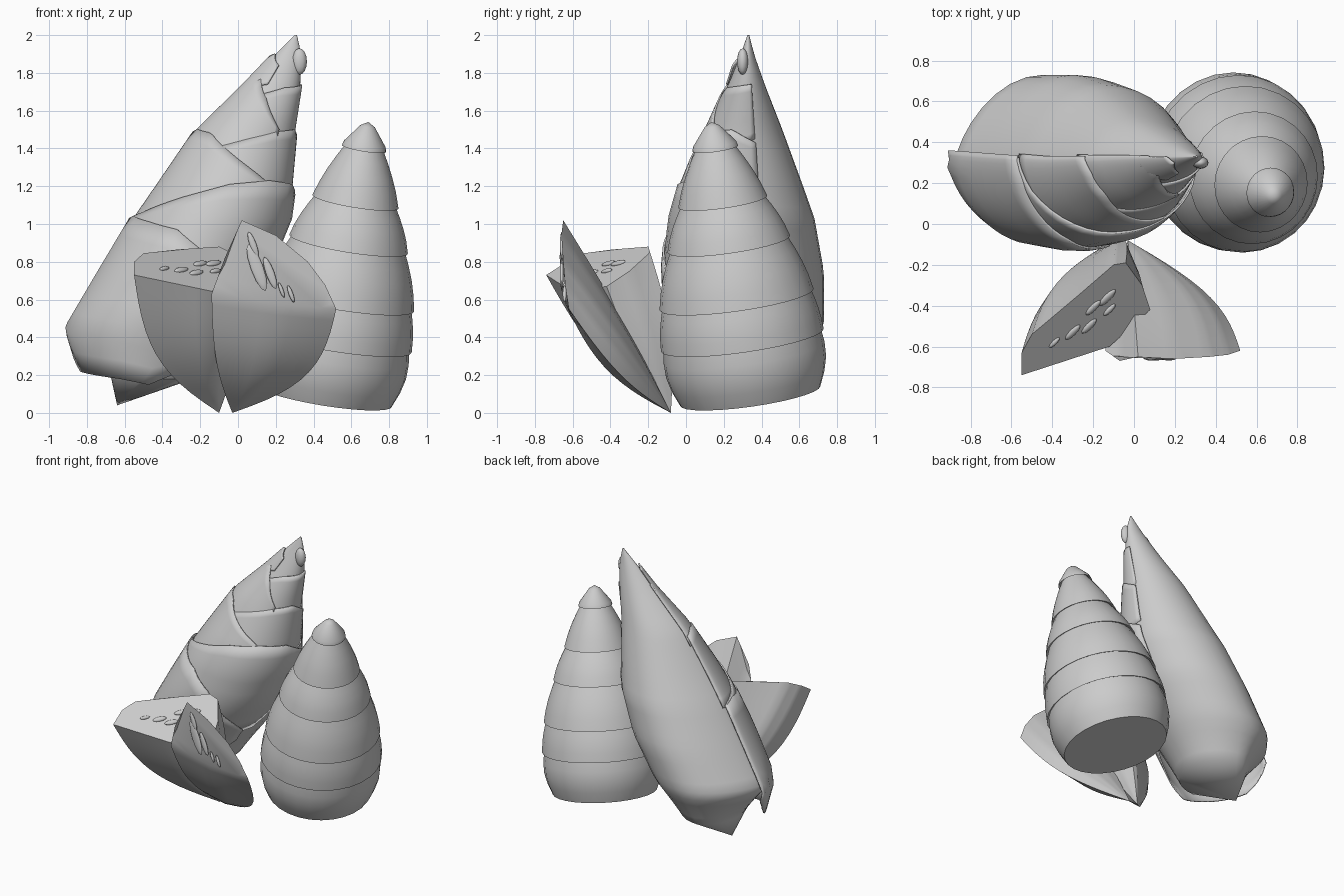
import bpy, bmesh, math
from mathutils import Vector, Matrix

if "Cube" in bpy.data.objects:
    bpy.data.objects.remove(bpy.data.objects["Cube"])


def finish(name, bm, angle=40, solid=0):
    bmesh.ops.recalc_face_normals(bm, faces=bm.faces)
    me = bpy.data.meshes.new(name)
    bm.to_mesh(me)
    bm.free()
    ob = bpy.data.objects.new(name, me)
    bpy.context.collection.objects.link(ob)
    if solid:
        m = ob.modifiers.new("thickness", 'SOLIDIFY')
        m.thickness = solid
        m.offset = 0
    bpy.ops.object.select_all(action='DESELECT')
    ob.select_set(True)
    bpy.context.view_layer.objects.active = ob
    bpy.ops.object.shade_smooth_by_angle(angle=math.radians(angle))
    return ob


def skin(bm, rows, closed=True):
    vs = [[bm.verts.new(p) for p in r] for r in rows]
    n = len(vs[0])
    for a, b in zip(vs, vs[1:]):
        for i in range(n if closed else n - 1):
            j = (i + 1) % n
            bm.faces.new((a[i], a[j], b[j], b[i]))
    return vs


def cap(bm, ring, p):
    v = bm.verts.new(p)
    for i in range(len(ring)):
        bm.faces.new((ring[i - 1], ring[i], v))


def lerp_keys(keys, u):
    f = u * (len(keys) - 1)
    i = min(int(f), len(keys) - 2)
    return keys[i] + (keys[i + 1] - keys[i]) * (f - i)


# Peeled cone shoot: leaning stack of overhanging bands
base, tip = Vector((0.455, 0.34, 0.09)), Vector((0.69, 0.135, 1.54))
axis = tip - base
L = axis.length
rot = Vector((0, 0, 1)).rotation_difference(axis).to_matrix()
bands = [(0, .375, .31, .42, .03), (.31, .435, .53, .395, .008), (.53, .412, .83, .31, .012),
         (.83, .328, 1.06, .22, .01), (1.06, .238, 1.355, .1, .01)]
prof = []
for t0, r0, t1, r1, bulge in bands:
    for k in range(5):
        u = k / 4
        lip = -.008 if k == 0 and t0 else 0
        prof.append((t0 + (t1 - t0) * u + lip, r0 + (r1 - r0) * u + bulge * math.sin(math.pi * u)))
prof += [(1.34, .122), (1.365, .115), (1.46, .04)]
bm = bmesh.new()
rows = [[base + rot @ Vector((.97 * r * math.cos(i * math.tau / 28), r * math.sin(i * math.tau / 28), t))
         for i in range(28)] for t, r in prof]
vs = skin(bm, rows)
bm.faces.new(vs[0])
cap(bm, vs[-1], base + rot @ Vector((0, 0, L)))
finish("peeled_shoot", bm)

# Unpeeled shoot: horizontal sections z, x min, x max, y min, y max
SEC = [(.18, -.81, -.2, .0, .62), (.45, -.89, -.04, -.07, .73), (.75, -.71, .15, -.1, .73),
       (1.03, -.54, .26, -.07, .68), (1.2, -.42, .28, -.02, .62), (1.5, -.21, .3, .11, .51),
       (1.73, .03, .33, .22, .42), (1.9, .2, .335, .29, .36), (2.0, .3, .312, .325, .335)]


def shoot(z, a, off=0):
    i = 0
    while i < len(SEC) - 2 and z > SEC[i + 1][0]:
        i += 1
    f = (z - SEC[i][0]) / (SEC[i + 1][0] - SEC[i][0])
    x0, x1, y0, y1 = [p + (q - p) * f for p, q in zip(SEC[i][1:], SEC[i + 1][1:])]
    c, s = math.cos(a), math.sin(a)
    if c < 0:  # the left side is pinched towards a ridge
        s *= abs(s) ** (.5 if s > 0 else .2)
    return Vector(((x0 + x1) / 2 + ((x1 - x0) / 2 + off) * c,
                   (y0 + y1) / 2 + ((y1 - y0) / 2 + off) * s, z))


def core(z, a):  # the inner core narrows towards the foot
    p = shoot(z, a)
    f = max(0, (.45 - z) / .27) * (.12 + .33 * max(0, -math.cos(a)))
    return p.lerp(Vector((-.5, .33, z)), f)


bm = bmesh.new()
zs = [.18 + 1.82 * k / 30 for k in range(31)]
vs = skin(bm, [[core(z, i * math.tau / 32) for i in range(32)] for z in zs])
cap(bm, vs[0], (-.64, .35, .04))
cap(bm, vs[-1], (.308, .33, 2.0))
finish("shoot_core", bm)


# Overlapping husk leaves on the front half: start and end angle, edge heights left to right
def husk(name, a0, a1, top, bottom, off):
    bm = bmesh.new()
    rows = []
    for k in range(9):
        row = []
        for i in range(25):
            u, v = i / 24, k / 8
            zt, zb = lerp_keys(top, u), lerp_keys(bottom, u)
            row.append(shoot(zb + (zt - zb) * v, math.radians(a0 + (a1 - a0) * u), off + .008 * v))
        rows.append(row)
    skin(bm, rows, False)
    finish(name, bm, 40, .01)


husk("husk_1", 170, 330, [1.02, 1.04, 1.01, .97, .85, .65, .5], [.36, .22, .2, .18, .15, .22, .4], .024)
husk("husk_2", 172, 375, [1.02, 1.06, 1.14, 1.21, 1.23, 1.21, 1.1], [.85, .8, .7, .55, .45, .5, .8], .016)
husk("husk_3", 168, 325, [1.47, 1.5, 1.48, 1.38, 1.27, 1.15], [1.0, 1.0, 1.0, 1.0, 1.0, 1.0], .009)
husk("husk_4", 210, 375, [1.3, 1.4, 1.45, 1.49, 1.5, 1.43], [1.1, 1.1, 1.1, 1.1, 1.1, 1.15], .002)
husk("husk_5", 165, 310, [1.78, 1.82, 1.77, 1.66, 1.5], [1.4, 1.4, 1.35, 1.35, 1.4], .004)
husk("husk_6", 215, 375, [1.6, 1.68, 1.72, 1.73, 1.74], [1.42, 1.4, 1.38, 1.38, 1.45], -.003)
husk("husk_7", 170, 260, [1.88, 1.9, 1.84], [1.72, 1.72, 1.74], .01)


def oval(name, places, scale, rotation):
    bm = bmesh.new()
    for loc, s in places:
        m = Matrix.Translation(loc) @ rotation @ Matrix.Diagonal((scale[0] * s, scale[1] * s, scale[2], 1))
        bmesh.ops.create_uvsphere(bm, u_segments=12, v_segments=8, radius=1, matrix=m)
    finish(name, bm, 60)


oval("tip_bud", [((.325, .3, 1.86), 1)], (.04, .03, .07), Matrix.Identity(4))


# Cut wedges: a flat top rim drawn down to a point along bulging sides
def wedge(name, rim, bulges, point):
    D = Vector(point)
    bm = bmesh.new()
    pts, n = [], len(rim)
    for i in range(n):
        p, q = Vector(rim[i]), Vector(rim[(i + 1) % n])
        b, c = Vector(bulges[i]), Vector(bulges[(i + 1) % n])
        for k in range(4):
            pts.append((p.lerp(q, k / 4), b.lerp(c, k / 4)))
    rows = []
    for k in range(12):
        t = 1 - k / 12.5
        rows.append([D + (p - D) * t + b * math.sin(math.pi * t) for p, b in pts])
    vs = skin(bm, rows)
    bm.faces.new(vs[0])
    cap(bm, vs[-1], D)
    finish(name, bm, 40)


wedge("wedge_left",
      [(-.55, -.74, .73), (-.55, -.63, .8), (-.5, -.54, .845), (-.32, -.39, .865), (-.1, -.2, .88),
       (-.04, -.19, .85), (.04, -.3, .75), (.08, -.42, .67), (-.12, -.6, .64)],
      [(-.1, -.04, -.07), (-.09, .01, -.04), (-.07, .03, -.02), (-.02, .04, 0), (.01, .05, 0), (.03, .05, 0),
       (.03, 0, 0), (.02, -.03, 0), (-.02, -.06, -.04)], (-.1, -.08, 0))
wedge("wedge_right",
      [(-.14, -.62, .63), (-.07, -.67, .82), (.02, -.65, 1.02), (.2, -.66, .94), (.37, -.65, .8),
       (.46, -.64, .68), (.52, -.62, .55), (.2, -.64, .58)],
      [(-.03, -.06, -.04), (-.01, -.01, 0), (0, .02, 0), (.05, .03, 0), (.09, .03, -.02),
       (.11, .02, -.04), (.12, .0, -.07), (.05, -.06, -.06)], (-.03, -.08, 0))

# Pith chambers on the cut faces
n = Vector((.032, -.048, .077)).normalized()
side = Vector((.45, .55, 0))
side = (side - n * side.dot(n)).normalized()
face = Matrix((side, n.cross(side), n)).transposed().to_4x4()
spots = [(-.39, -.58, .7), (-.3, -.53, 1), (-.22, -.5, 1), (-.2, -.41, 1), (-.13, -.36, 1.1), (-.12, -.42, .8)]
oval("chambers_left", [((x, y, .88 - (.032 * (x + .07) - .048 * (y + .18)) / .077), s) for x, y, s in spots],
     (.05, .018, .012), face)
oval("chambers_right", [((x, -.658 + .015 * (x > .2), z), s) for x, z, s in
                        [(.1, .77, 1.1), (.17, .74, .75), (.08, .89, .6), (.23, .65, .35), (.28, .63, .4)]],
     (.03, .12, .01), Matrix.Rotation(math.radians(90), 4, 'X') @ Matrix.Rotation(math.radians(20), 4, 'Z'))
